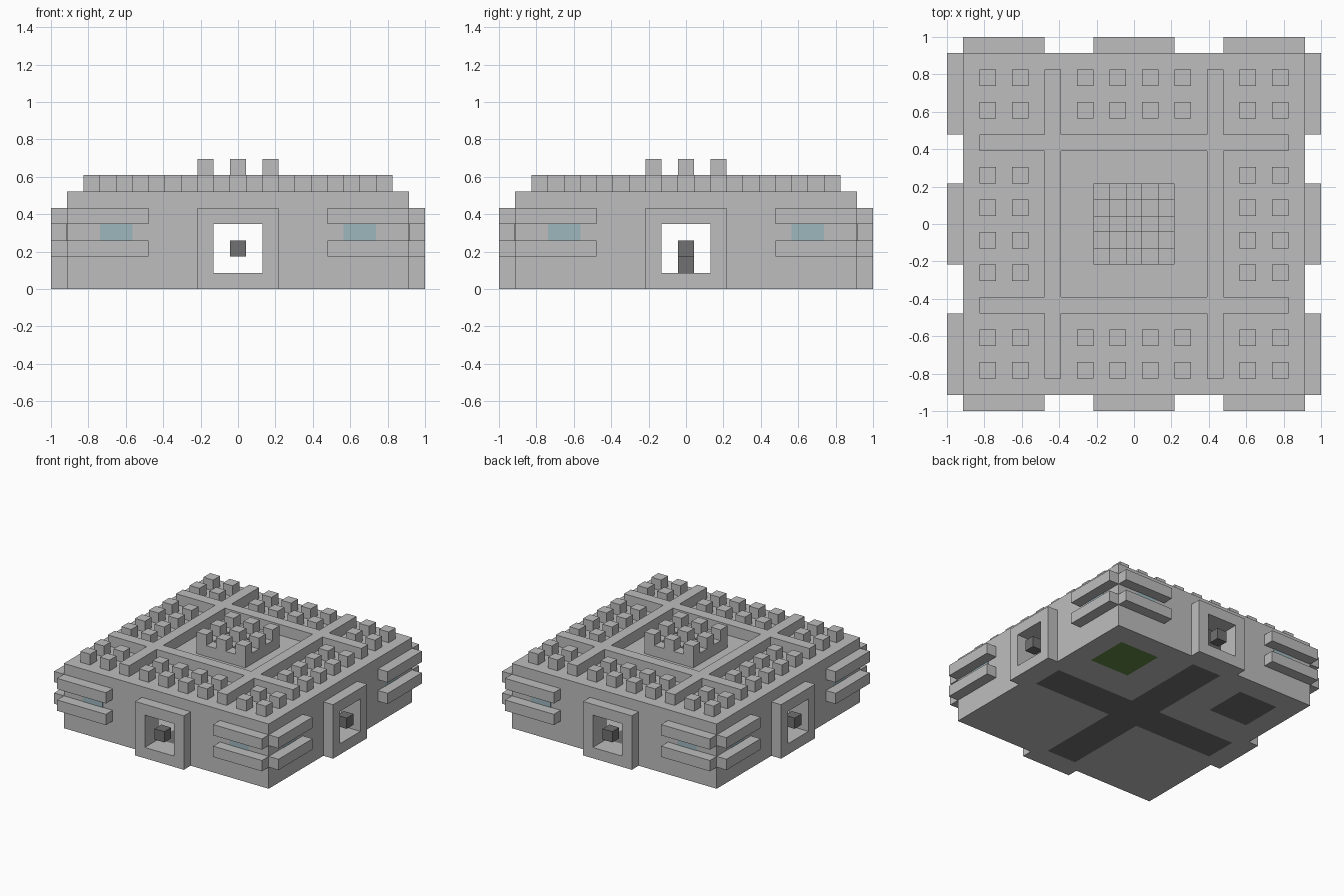
import bpy, bmesh
from math import pi
from mathutils import Matrix, Vector

if "Cube" in bpy.data.objects:
    bpy.data.objects.remove(bpy.data.objects["Cube"], do_unlink=True)

U = 2 / 23  # one block


def material(name, rgb):
    m = bpy.data.materials.new(name)
    m.use_nodes = True
    m.diffuse_color = (*rgb, 1)
    m.node_tree.nodes["Principled BSDF"].inputs["Base Color"].default_value = (*rgb, 1)
    return m


STONE = material("light stone", (0.515, 0.515, 0.515))
DARK = material("dark stone", (0.165, 0.165, 0.165))
GRASS = material("grass green", (0.124, 0.247, 0.067))
GLASS = material("pale blue glass", (0.337, 0.474, 0.515))


def finish(name, bm, *mats):
    bmesh.ops.scale(bm, vec=(U, U, U), verts=bm.verts)
    mesh = bpy.data.meshes.new(name)
    bm.to_mesh(mesh)
    bm.free()
    for m in mats:
        mesh.materials.append(m)
    obj = bpy.data.objects.new(name, mesh)
    bpy.context.collection.objects.link(obj)
    return obj


def boxes(name, mat, spans, four_sides=False):
    """Boxes given as (x0, x1, y0, y1, z0, z1) in blocks, optionally on all four sides."""
    bm = bmesh.new()
    for k in range(4 if four_sides else 1):
        turn = Matrix.Rotation(k * pi / 2, 4, 'Z')
        for x0, x1, y0, y1, z0, z1 in spans:
            size = Matrix.Diagonal((x1 - x0, y1 - y0, z1 - z0, 1))
            mid = Matrix.Translation(Vector((x0 + x1, y0 + y1, z0 + z1)) / 2)
            bmesh.ops.create_cube(bm, size=1, matrix=turn @ mid @ size)
    return finish(name, bm, mat)


def both(x0, x1, *rest):
    """A box and its mirror image across x."""
    return [(x0, x1, *rest), (-x1, -x0, *rest)]


# Floor slab with a dark cross, a grass square and a dark square
bm = bmesh.new()
bmesh.ops.create_grid(bm, x_segments=21, y_segments=21, size=10.5)
top = bmesh.ops.extrude_face_region(bm, geom=bm.faces[:], use_keep_orig=True)["geom"]
bmesh.ops.translate(bm, vec=(0, 0, 1), verts=[v for v in top if isinstance(v, bmesh.types.BMVert)])
bmesh.ops.recalc_face_normals(bm, faces=bm.faces)
for f in bm.faces:
    c = f.calc_center_median()
    ax, ay = abs(c.x), abs(c.y)
    if abs(f.normal.z) < 0.5:
        continue
    if min(ax, ay) < 1.5 and max(ax, ay) < 9.5:
        f.material_index = 1
    elif 4.5 < ax < 8.5 and 4.5 < c.y < 8.5:
        f.material_index = 2 if c.x > 0 else 1
finish("floor", bm, STONE, DARK, GRASS)

# Outer walls with a central opening on every side, and the roof slab
boxes("walls", STONE, [
    (-10.5, -1.5, -10.5, -9.5, 1, 5),
    (1.5, 9.5, -10.5, -9.5, 1, 5),
    (-1.5, 1.5, -10.5, -9.5, 4, 5)], True)
boxes("roof", STONE, [(-10.5, 10.5, -10.5, 10.5, 5, 6)])

# Projecting window frames with a floating block in each
boxes("window_frames", STONE, [
    *both(1.5, 2.5, -11.5, -10.5, 0, 5),
    (-1.5, 1.5, -11.5, -10.5, 0, 1),
    (-1.5, 1.5, -11.5, -10.5, 4, 5)], True)
boxes("window_blocks", DARK, [(-0.5, 0.5, -11.5, -10.5, 2, 3)], True)
boxes("inner_stand", DARK, [(-8.5, -7.5, -0.5, 0.5, 1, 2)])

# Paired bars at the corners with glass between them
boxes("corner_bars", STONE,
      [b for z in (2, 4) for b in both(5.5, 10.5, -11.5, -10.5, z, z + 1)], True)
boxes("glass_panes", GLASS, both(6.5, 8.5, -10.53, -10.48, 3, 4), True)

# Roof ridges
boxes("long_ridges", STONE, [(-9.5, 9.5, s - 0.5, s + 0.5, 6, 7) for s in (-5, 5)])
boxes("cross_ridges", STONE, [
    b for y0, y1 in ((-9.5, -5.5), (-4.5, 4.5), (5.5, 9.5))
    for b in both(4.5, 5.5, y0, y1, 6, 7)])

# Studs in groups of four around the roof edge
cells = [s * i for i in (1, 3, 7, 9) for s in (-1, 1)]
boxes("roof_studs", STONE, [
    (x - 0.5, x + 0.5, y - 0.5, y + 0.5, 6, 7)
    for x in cells for y in cells if max(abs(x), abs(y)) > 5])

# Central crown: lattice base with raised blocks
lattice = [(-2.5, 2.5, y - 0.5, y + 0.5, 6, 7) for y in (-2, 0, 2)]
lattice += [(x - 0.5, x + 0.5, y - 0.5, y + 0.5, 6, 7) for x in (-2, 0, 2) for y in (-1, 1)]
boxes("crown_base", STONE, lattice)
boxes("crown_blocks", STONE, [
    (x - 0.5, x + 0.5, y - 0.5, y + 0.5, 7, 8) for x in (-2, 0, 2) for y in (-2, 0, 2)])
